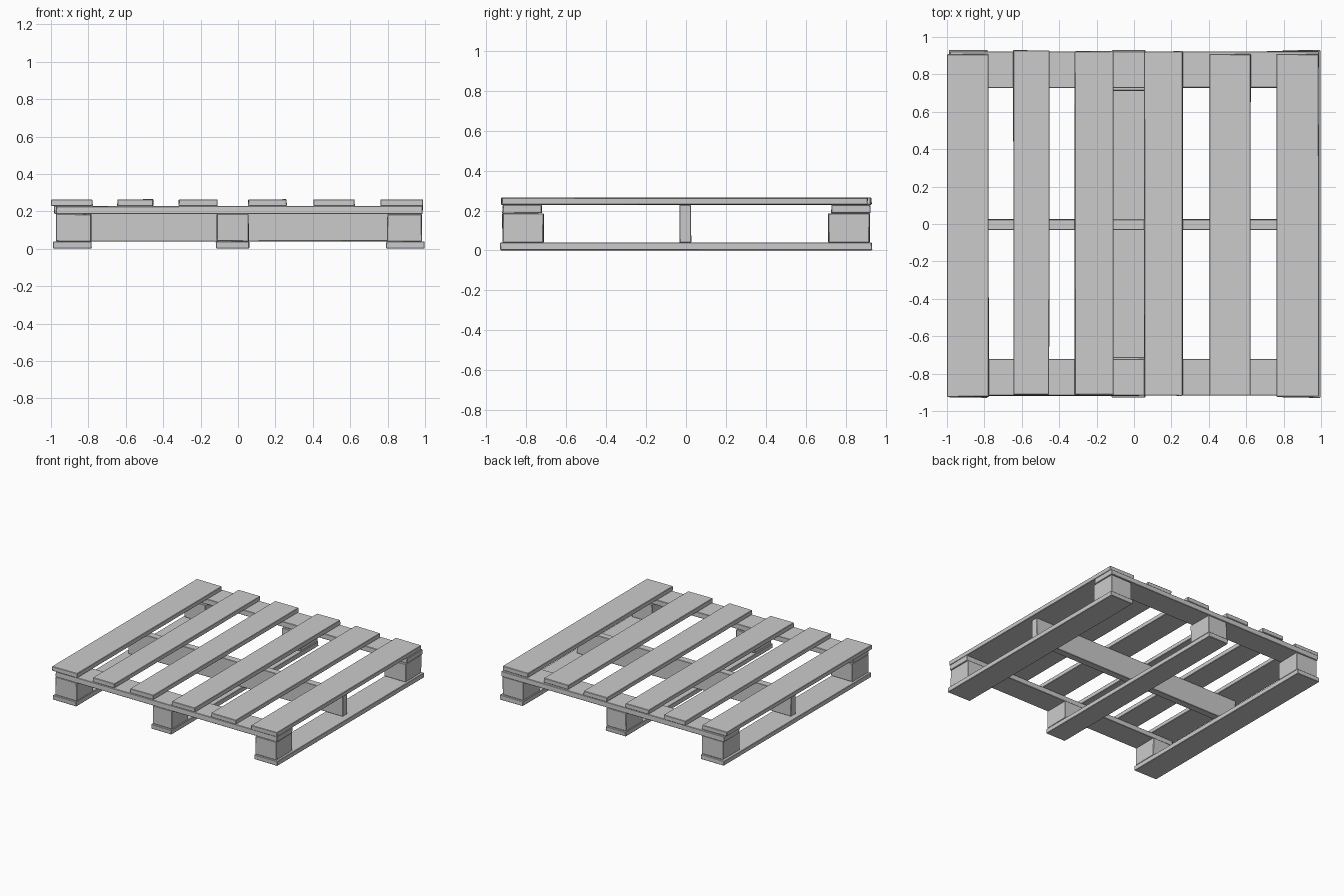
import bpy
import bmesh
import random

if "Cube" in bpy.data.objects:
    bpy.data.objects.remove(bpy.data.objects["Cube"])

random.seed(4)


def plank(name, x, y, z, wear=0.004):
    """Box between the given (min, max) ranges with slightly worn, uneven corners."""
    bm = bmesh.new()
    bmesh.ops.create_cube(bm, size=1)
    for v in bm.verts:
        for axis, (lo, hi) in enumerate((x, y, z)):
            inward = random.uniform(0, wear) * (0.5 if axis == 2 else 1)
            v.co[axis] = hi - inward if v.co[axis] > 0 else lo + inward
    bmesh.ops.bevel(bm, geom=bm.edges[:], offset=0.003, segments=1, affect='EDGES')
    mesh = bpy.data.meshes.new(name)
    bm.to_mesh(mesh)
    bm.free()
    obj = bpy.data.objects.new(name, mesh)
    bpy.context.collection.objects.link(obj)
    return obj


# Six deck boards running front to back: x range, y range
deck = [
    ((-1.0, -0.775), (-0.925, 0.91)),
    ((-0.648, -0.45), (-0.915, 0.93)),
    ((-0.318, -0.108), (-0.915, 0.925)),
    ((0.053, 0.263), (-0.92, 0.925)),
    ((0.403, 0.625), (-0.918, 0.91)),
    ((0.76, 0.99), (-0.925, 0.91)),
]
for i, (xr, yr) in enumerate(deck):
    plank(f"deck_board_{i + 1}", xr, yr, (0.228, 0.265))

# Flat stringer boards under the deck at the front and back
plank("front_stringer_board", (-0.975, 0.99), (-0.92, -0.718), (0.185, 0.229))
plank("back_stringer_board", (-0.985, 0.99), (0.725, 0.925), (0.185, 0.229))

# Centre beam standing on edge between runners and deck
plank("centre_beam", (-0.95, 0.95), (-0.035, 0.028), (0.039, 0.229))

# Bottom runners with a spacer block at each end
runners = [
    ("left", (-0.99, -0.78), (-0.975, -0.782)),
    ("middle", (-0.12, 0.063), (-0.115, 0.06)),
    ("right", (0.79, 1.0), (0.795, 0.985)),
]
for side, runner_x, block_x in runners:
    plank(f"{side}_bottom_runner", runner_x, (-0.93, 0.932), (0.0, 0.04))
    plank(f"{side}_front_block", block_x, (-0.92, -0.71), (0.039, 0.186))
    plank(f"{side}_back_block", block_x, (0.71, 0.92), (0.039, 0.186))
